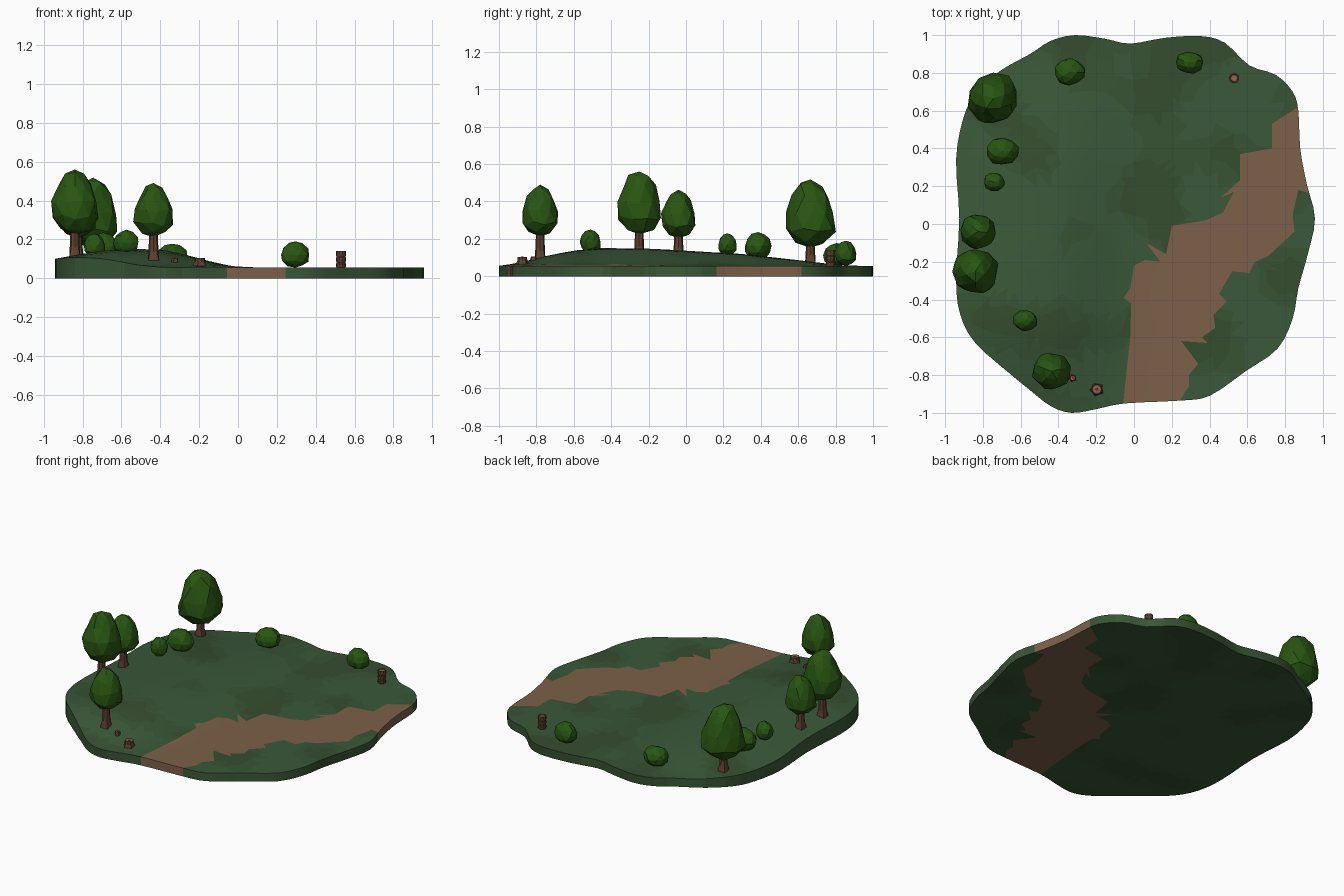
import bpy, bmesh, math, random
from mathutils import Vector, geometry, noise

if "Cube" in bpy.data.objects:
    bpy.data.objects.remove(bpy.data.objects["Cube"])

random.seed(7)


def material(name, rgb):
    m = bpy.data.materials.new(name)
    m.diffuse_color = (*rgb, 1)
    m.use_nodes = True
    m.node_tree.nodes["Principled BSDF"].inputs["Base Color"].default_value = m.diffuse_color
    return m


GRASS = [material("grass", (0.043, 0.098, 0.041)), material("grass_dark", (0.036, 0.075, 0.028)),
         material("grass_olive", (0.039, 0.086, 0.034))]
DIRT = material("dirt", (0.20, 0.118, 0.067))
LEAF = material("leaf", (0.022, 0.092, 0.006))
BARK = material("bark", (0.115, 0.052, 0.03))
WOOD = material("cut_wood", (0.30, 0.13, 0.06))


def make_object(name, bm, mats):
    bmesh.ops.recalc_face_normals(bm, faces=bm.faces)
    me = bpy.data.meshes.new(name)
    bm.to_mesh(me)
    bm.free()
    for m in mats:
        me.materials.append(m)
    ob = bpy.data.objects.new(name, me)
    bpy.context.collection.objects.link(ob)
    return ob


def inside(p, poly):
    hit = False
    for a, b in zip(poly, poly[1:] + poly[:1]):
        if (a[1] > p[1]) != (b[1] > p[1]) and p[0] < a[0] + (p[1] - a[1]) * (b[0] - a[0]) / (b[1] - a[1]):
            hit = not hit
    return hit


def ramp(t, keys):
    # smooth interpolation through (position, value) keys
    if t <= keys[0][0]:
        return keys[0][1]
    for (a, u), (b, v) in zip(keys, keys[1:]):
        if t <= b:
            return u + (v - u) * (t - a) / (b - a)
    return keys[-1][1]


# Ground height: flat slab with a rounded hill along the left
HILL_X = [(-0.95, .45), (-0.8, .75), (-0.65, .95), (-0.5, 1), (-0.36, .92), (-0.2, .5), (-0.1, .2), (0, .03), (.1, 0)]
HILL_Y = [(-1, 0), (-.9, .15), (-.75, .55), (-.6, .87), (-.45, 1), (-.2, .97), (0, .86), (.3, .67), (.6, .32), (.85, 0)]


def height(x, y):
    return 0.056 + 0.095 * ramp(x, HILL_X) * ramp(y, HILL_Y)


# Slab outline, smoothed with a Catmull-Rom curve
rim = [(-.31, 1), (-.15, .98), (-.02, .955), (.16, .985), (.35, .995), (.48, .96), (.61, .84), (.75, .79),
       (.84, .70), (.87, .60), (.88, .40), (.915, .21), (.958, .03), (.92, -.16), (.87, -.34), (.84, -.50),
       (.76, -.66), (.59, -.78), (.40, -.91), (.24, -.935), (-.05, -.95), (-.2, -.98), (-.33, -1),
       (-.44, -.965), (-.55, -.88), (-.66, -.79), (-.84, -.63), (-.92, -.48), (-.942, -.29), (-.925, .03),
       (-.942, .34), (-.905, .555), (-.84, .69), (-.71, .81), (-.55, .90), (-.44, .97)]
outline = []
for i in range(len(rim)):
    p0, p1, p2, p3 = (Vector(rim[(i + k) % len(rim)]) for k in (-1, 0, 1, 2))
    for t in (0, 1 / 3, 2 / 3):
        outline.append(0.5 * (2 * p1 + (p2 - p0) * t + (2 * p0 - 5 * p1 + 4 * p2 - p3) * t * t
                              + (3 * p1 - p0 - 3 * p2 + p3) * t ** 3))

# Dirt path with ragged edges; its ends overshoot the rim and are clipped
path = [(-.06, -1.1), (-.055, -.93), (-.02, -.6), (-.015, -.42), (-.055, -.39), (-.02, -.34), (0, -.22), (.06, -.19),
        (.14, -.2), (.065, -.1), (.17, -.16), (.2, -.01), (.38, .02), (.47, .06), (.53, .17), (.46, .14),
        (.56, .23), (.56, .37), (.73, .4), (.73, .53), (.87, .62), (1.1, .75),
        (1.1, .13), (.92, .165), (.87, .18), (.84, .05), (.85, -.04), (.71, -.17), (.64, -.2), (.61, -.26),
        (.52, -.25), (.45, -.37), (.49, -.41), (.42, -.48), (.43, -.55), (.36, -.6), (.39, -.63), (.25, -.62),
        (.34, -.74), (.29, -.8), (.29, -.86), (.245, -.93), (.24, -1.1)]


def build_ground():
    pts = outline + [Vector(p) for p in path]
    n, m = len(outline), len(path)
    edges = [(i, (i + 1) % n) for i in range(n)] + [(n + i, n + (i + 1) % m) for i in range(m)]
    step = 0.065
    for i in range(-15, 16):
        for j in range(-15, 16):
            p = Vector((i + random.uniform(-.4, .4), j + random.uniform(-.4, .4))) * step
            if inside(p, outline) and min((p - q).length for q in outline) > 0.025:
                pts.append(p)
    verts, _, tris, *_ = geometry.delaunay_2d_cdt(pts, edges, [], 0, 1e-5)
    bm = bmesh.new()
    top = [bm.verts.new((v.x, v.y, height(v.x, v.y))) for v in verts]
    low = [bm.verts.new((v.x, v.y, 0)) for v in verts]
    sides = {}
    for f in tris:
        c = sum((verts[i] for i in f), Vector((0, 0))) / len(f)
        if not inside(c, outline):
            continue
        patch = noise.noise((c.x * 2.6, c.y * 2.6, 3.1))
        mat = 3 if inside(c, path) else (1 if patch > .16 else 2 if patch > -.02 else 0)
        bm.faces.new([top[i] for i in f]).material_index = mat
        bm.faces.new([low[i] for i in reversed(f)]).material_index = mat
        for a, b in zip(f, list(f[1:]) + [f[0]]):
            if (b, a) in sides:
                del sides[(b, a)]
            else:
                sides[(a, b)] = mat
    for (a, b), mat in sides.items():
        bm.faces.new((top[b], top[a], low[a], low[b])).material_index = mat
    bmesh.ops.delete(bm, geom=[v for v in bm.verts if not v.link_faces], context='VERTS')
    ob = make_object("ground", bm, GRASS + [DIRT])
    bpy.context.view_layer.objects.active = ob
    ob.select_set(True)
    bpy.ops.object.shade_smooth_by_angle(angle=math.radians(35))
    ob.select_set(False)


def lathe(name, x, y, profile, sides=8, flare=0.0, top_mat=BARK):
    # stacked rings of (radius, z); flare makes root ridges on the lowest ring
    bm = bmesh.new()
    rings = []
    for k, (r, z) in enumerate(profile):
        ring = []
        for i in range(sides):
            a = math.tau * i / sides
            rr = r * (1 + (flare if i % 2 else -flare) * (k == 0))
            ring.append(bm.verts.new((x + rr * math.cos(a), y + rr * math.sin(a), z)))
        rings.append(ring)
    for lo, hi in zip(rings, rings[1:]):
        for i in range(sides):
            j = (i + 1) % sides
            bm.faces.new((lo[i], lo[j], hi[j], hi[i]))
    bm.faces.new(rings[0][::-1])
    bm.faces.new(rings[-1]).material_index = 1
    return make_object(name, bm, [BARK, top_mat])


def foliage(name, x, y, rx, ry, z0, z1, profile):
    # faceted lump: radius follows a profile over its height
    bm = bmesh.new()
    bmesh.ops.create_icosphere(bm, subdivisions=2, radius=1)
    spin = random.uniform(0, math.tau)
    for v in bm.verts:
        t = (v.co.z + 1) / 2
        a = math.atan2(v.co.y, v.co.x) + spin
        ball = math.hypot(v.co.x, v.co.y)
        r = ball * ramp(t, profile) * random.uniform(0.9, 1.05)
        jig = random.uniform(-.03, .03) * (0 < t < 1) * (z1 - z0)
        v.co = (x + rx * r * math.cos(a), y + ry * r * math.sin(a), z0 + t * (z1 - z0) + jig)
    make_object(name, bm, [LEAF])


TREE = [(0, 1.2), (.25, 1.18), (.4, 1.05), (.6, .88), (.8, .84), (1, .9)]
BUSH = [(0, 1.15), (.3, 1.08), (.6, 1), (1, 1)]

build_ground()

# Trees: x, y, half widths, foliage bottom and top
for i, (x, y, rx, ry, z0, z1) in enumerate([(-.84, -.25, .122, .122, .225, .56), (-.745, .665, .132, .137, .152, .518),
                                            (-.825, -.04, .094, .094, .203, .463), (-.435, -.78, .102, .102, .212, .49)]):
    g = height(x, y)
    lathe(f"tree_trunk_{i + 1}", x, y, [(.034, g - .015), (.026, g + .04), (.021, z0 + .04)], 8, .15)
    foliage(f"tree_foliage_{i + 1}", x, y, rx, ry, z0, z1, TREE)

# Bushes
for i, (x, y, rx, ry, z0, z1) in enumerate([(-.34, .805, .082, .072, .05, .178), (.296, .855, .074, .058, .055, .19),
                                            (-.695, .385, .085, .074, .09, .236), (-.74, .222, .056, .052, .11, .23),
                                            (-.575, -.51, .066, .056, .12, .25)]):
    foliage(f"bush_{i + 1}", x, y, rx, ry, z0, z1, BUSH)

# Tree stumps with a pale cut face and a dark heart
for i, (x, y, r, zt) in enumerate([(-.197, -.875, .036, .104), (-.325, -.815, .019, .105)]):
    g = height(x, y)
    lathe(f"stump_{i + 1}", x, y, [(r, g - .01), (r * .78, g + .018), (r * .74, zt), (r * .55, zt - .002)], 10, .16, WOOD)
    lathe(f"stump_heart_{i + 1}", x, y, [(r * .25, zt - .006), (r * .22, zt + .001)], 6)

# Banded wooden post at the back right
lathe("post", .53, .772, [(.022, .05), (.026, .064), (.026, .074), (.023, .078), (.026, .096), (.026, .106),
                          (.023, .11), (.027, .124), (.026, .14), (.02, .14), (.018, .136)], 10, 0, WOOD)
